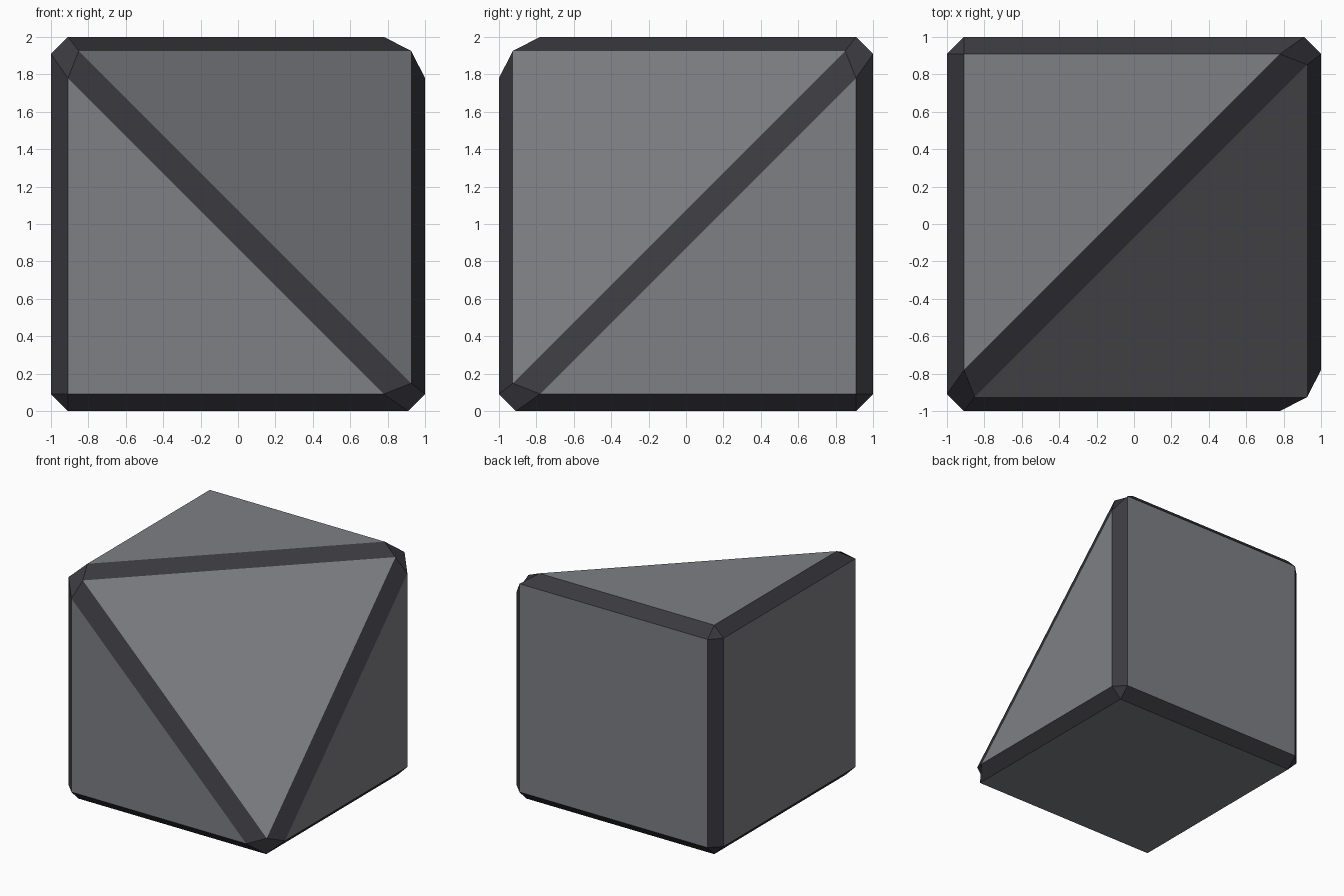
import bpy, bmesh
from itertools import product

if "Cube" in bpy.data.objects:
    bpy.data.objects.remove(bpy.data.objects["Cube"])


def material(name, rgb):
    m = bpy.data.materials.new(name)
    m.diffuse_color = (*rgb, 1.0)
    m.use_nodes = True
    m.node_tree.nodes["Principled BSDF"].inputs["Base Color"].default_value = m.diffuse_color
    return m


# cube with its front-right-top corner sliced off through the three neighbouring corners
bm = bmesh.new()
for c in product((-1, 1), (-1, 1), (0, 2)):
    if c != (1, -1, 2):
        bm.verts.new(c)
bmesh.ops.convex_hull(bm, input=bm.verts[:])
bmesh.ops.dissolve_limit(bm, angle_limit=0.02, verts=bm.verts[:], edges=bm.edges[:])
bmesh.ops.recalc_face_normals(bm, faces=bm.faces[:])

mesh = bpy.data.meshes.new("cut_cube")
bm.to_mesh(mesh)
bm.free()
mesh.materials.append(material("mid grey face", (0.21, 0.215, 0.235)))
mesh.materials.append(material("dark grey edge", (0.042, 0.042, 0.05)))
block = bpy.data.objects.new("cut_cube", mesh)
bpy.context.collection.objects.link(block)

# dark chamfer on every edge
bevel = block.modifiers.new("dark_chamfer", 'BEVEL')
bevel.offset_type = 'OFFSET'
bevel.width = 0.091
bevel.segments = 1
bevel.limit_method = 'ANGLE'
bevel.angle_limit = 0.4
bevel.use_clamp_overlap = False
bevel.material = 1
